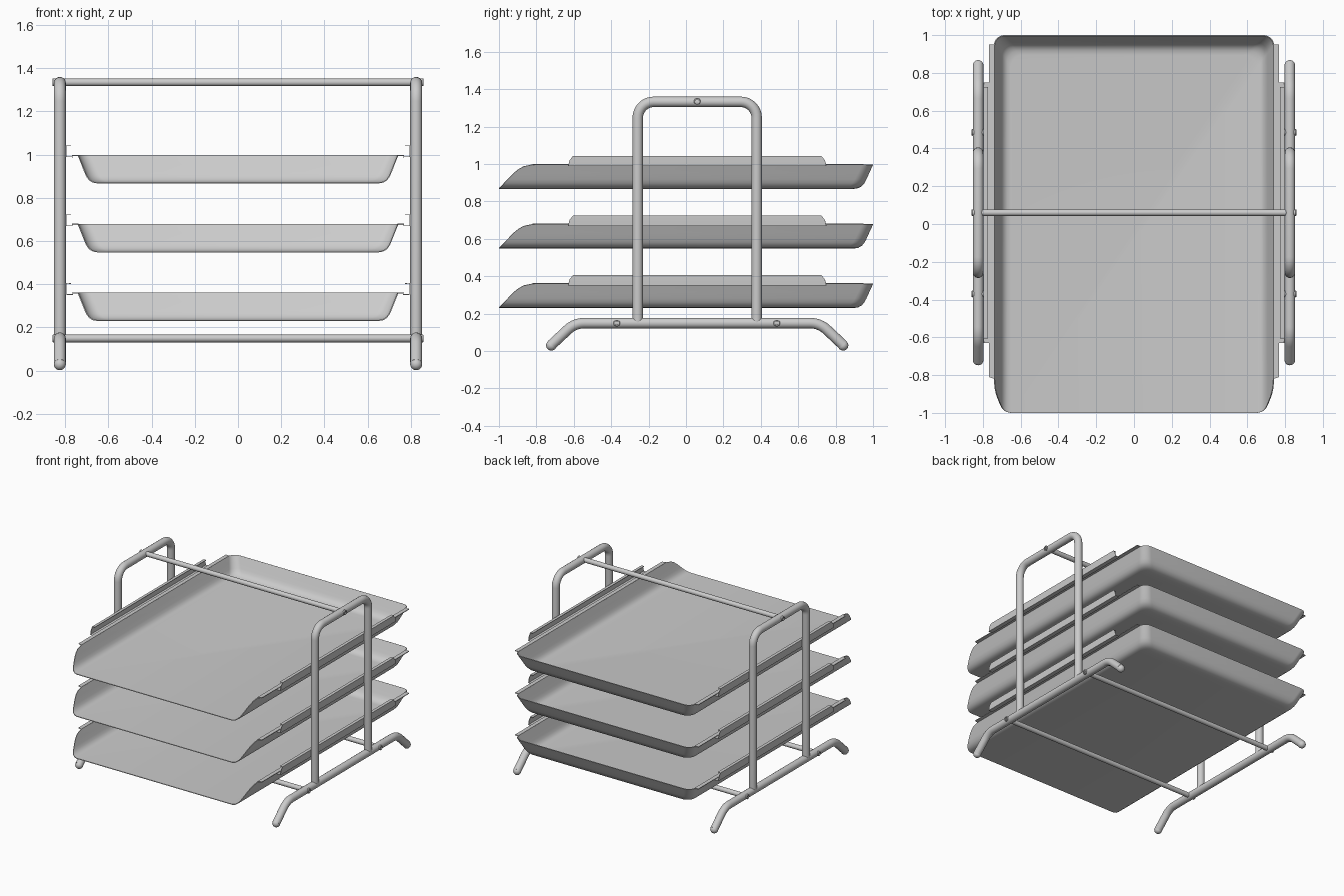
import bpy, bmesh
from math import sin, cos, pi
from mathutils import Vector

if "Cube" in bpy.data.objects:
    bpy.data.objects.remove(bpy.data.objects["Cube"])

R = 0.028      # frame tube radius
SX = 0.825     # x of the side frames
CY = 0.06      # y centre of the frame


def finish(obj, angle=35):
    bpy.ops.object.select_all(action='DESELECT')
    obj.select_set(True)
    bpy.context.view_layer.objects.active = obj
    bpy.ops.object.convert(target='MESH')
    bpy.ops.object.shade_smooth_by_angle(angle=angle * pi / 180)


def mesh_object(name, verts, faces, thickness=0):
    me = bpy.data.meshes.new(name)
    me.from_pydata(verts, [], faces)
    obj = bpy.data.objects.new(name, me)
    bpy.context.collection.objects.link(obj)
    if thickness:
        m = obj.modifiers.new("sheet", 'SOLIDIFY')
        m.thickness, m.offset = thickness, 0
    finish(obj)
    return obj


def fillet(points, radius, steps=8):
    """Replace inner corners of a polyline with arc-like curves."""
    pts = [Vector(p) for p in points]
    out = [pts[0]]
    for a, b, c in zip(pts, pts[1:], pts[2:]):
        u, v = (a - b).normalized(), (c - b).normalized()
        half = u.angle(v) / 2
        t = radius * cos(half) / sin(half)
        centre = b + (u + v).normalized() * radius / sin(half)
        p, q = b + u * t - centre, b + v * t - centre
        for i in range(steps + 1):
            out.append(centre + p.slerp(q, i / steps) * radius)
    return out + [pts[-1]]


def tube(name, points, radius):
    cu = bpy.data.curves.new(name, 'CURVE')
    cu.dimensions = '3D'
    cu.bevel_depth, cu.bevel_resolution, cu.use_fill_caps = radius, 6, True
    sp = cu.splines.new('POLY')
    sp.points.add(len(points) - 1)
    for sp_pt, p in zip(sp.points, points):
        sp_pt.co = (*p, 1)
    obj = bpy.data.objects.new(name, cu)
    bpy.context.collection.objects.link(obj)
    finish(obj)


def screw(name, s, y, z):
    """Lathed screw head with a socket."""
    prof = [(0.018, 0.845), (0.018, 0.856), (0.015, 0.860), (0.009, 0.860), (0.009, 0.850)]
    n = 16
    verts = [(s * x, y + s * r * cos(2 * pi * k / n), z + r * sin(2 * pi * k / n))
             for r, x in prof for k in range(n)]
    faces = [(i * n + k, i * n + (k + 1) % n, (i + 1) * n + (k + 1) % n, (i + 1) * n + k)
             for i in range(len(prof) - 1) for k in range(n)]
    faces.append(tuple(range((len(prof) - 1) * n, len(prof) * n)))
    mesh_object(name, verts, faces)


# side frames: arch, base bar with bent feet, rounded foot ends
for s, side in ((-1, "left"), (1, "right")):
    x = s * SX
    arch = [(x, CY - 0.318, 0.15), (x, CY - 0.318, 1.332), (x, CY + 0.318, 1.332), (x, CY + 0.318, 0.15)]
    tube("arch_" + side, fillet(arch, 0.085), R)
    base = [(x, CY - 0.78, R + 0.004), (x, CY - 0.655, 0.149), (x, CY + 0.655, 0.149), (x, CY + 0.78, R + 0.004)]
    tube("base_bar_" + side, fillet(base, 0.13), R)
    for e in (-1, 1):
        bpy.ops.mesh.primitive_uv_sphere_add(segments=20, ring_count=12, radius=R,
                                             location=(x, CY + e * 0.78, R + 0.002))
        bpy.context.object.name = "foot_end_" + side
        finish(bpy.context.object)

# cross rods and their screws
for name, y, z in (("top_rod", CY, 1.335), ("front_rod", -0.37, 0.149), ("back_rod", 0.485, 0.149)):
    tube(name, [(-SX, y, z), (SX, y, z)], 0.018)
    for s in (-1, 1):
        screw(name + "_screw", s, y, z)

# tray section: (inset from rim, drop below rim, y of the open front edge)
SECTION = [(0, 0, -0.82), (0.004, 0.010, -0.868), (0.010, 0.025, -0.895), (0.018, 0.045, -0.92),
           (0.031, 0.078, -0.952), (0.040, 0.098, -0.971), (0.052, 0.114, -0.986),
           (0.068, 0.124, -0.995), (0.088, 0.1275, -1.0)]


def tray(name, z):
    """Nested U-shaped loops from rim to floor, open at the front."""
    verts, faces = [], []
    for d, drop, yf in SECTION:
        w, yb, r = 0.74 - d, 0.998 - d * 1.15, 0.055 + 0.15 * d
        half = [(w, yf)] + [(w - r + r * cos(a), yb - r + r * sin(a))
                            for a in (pi / 2 * k / 8 for k in range(9))]
        loop = half + [(-px, py) for px, py in reversed(half)]
        verts += [(px, py, z - drop) for px, py in loop]
    n = len(loop)
    for i in range(len(SECTION) - 1):
        faces += [(i * n + k, i * n + k + 1, (i + 1) * n + k + 1, (i + 1) * n + k) for k in range(n - 1)]
    faces.append(tuple(range((len(SECTION) - 1) * n, len(SECTION) * n)))
    mesh_object(name, verts, faces, 0.005)


def strip(name, s, prof, thickness):
    """Sheet along y from profile points (x, z, y_front, y_back)."""
    verts = [(s * x, y, z) for x, z, y0, y1 in prof for y in (y0, y1)]
    faces = [(2 * i, 2 * i + 1, 2 * i + 3, 2 * i + 2) for i in range(len(prof) - 1)]
    mesh_object(name, verts, faces, thickness)


# trays, their side flanges and the channel rails that hold them
for level, z in (("lower", 0.36), ("middle", 0.678), ("upper", 0.997)):
    tray("tray_" + level, z)
    for s in (-1, 1):
        strip("tray_flange_" + level, s,
              [(0.738, z, -0.82, 0.95), (0.768, z, -0.81, 0.95)], 0.005)
        strip("rail_" + level, s,
              [(0.764, z - 0.007, -0.63, 0.75), (0.795, z - 0.007, -0.63, 0.75),
               (0.795, z + 0.022, -0.623, 0.743), (0.795, z + 0.044, -0.605, 0.725),
               (0.774, z + 0.044, -0.605, 0.725)], 0.004)
